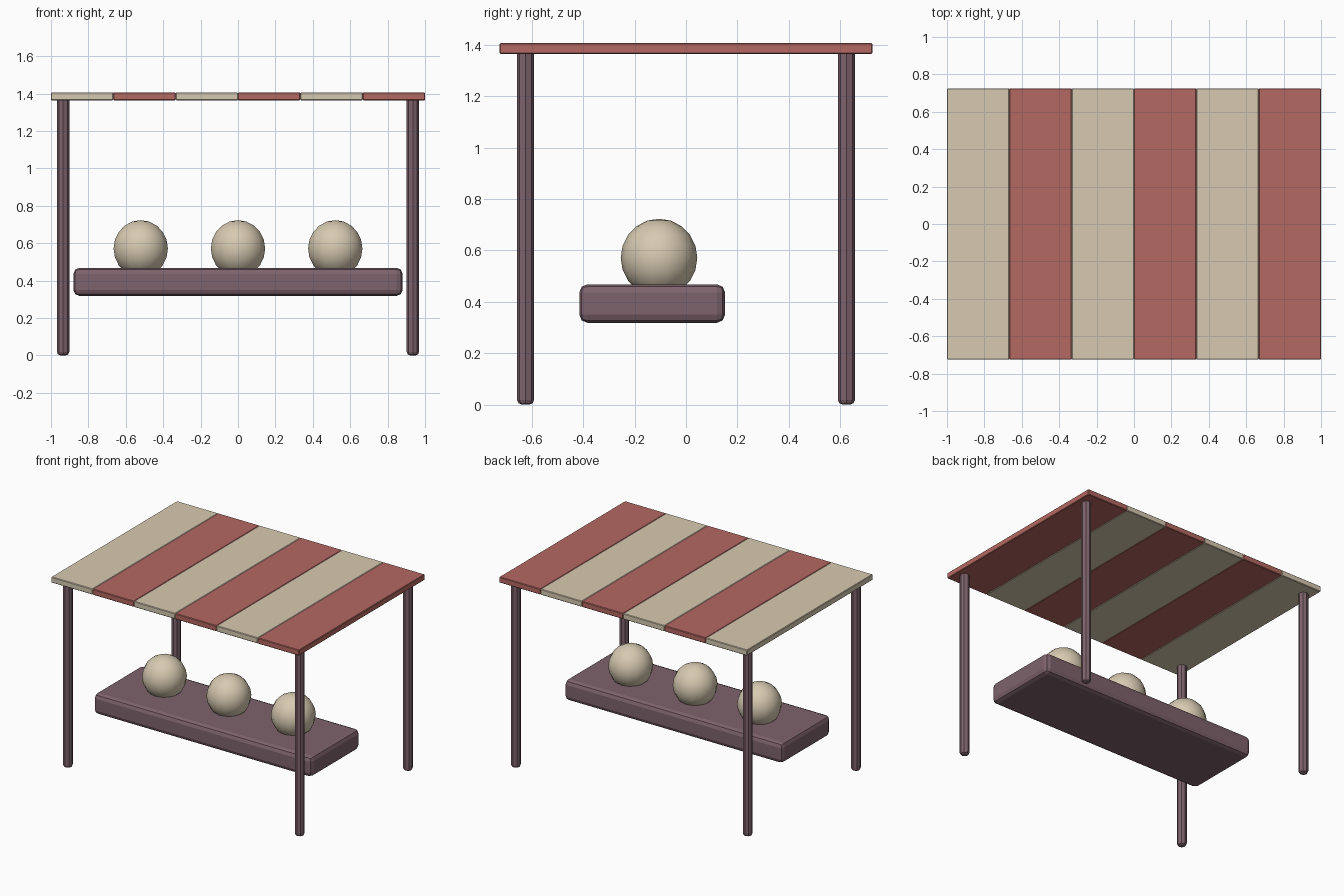
import bpy
import bmesh
from mathutils import Matrix

if "Cube" in bpy.data.objects:
    bpy.data.objects.remove(bpy.data.objects["Cube"])


def material(name, rgb):
    m = bpy.data.materials.new(name)
    m.diffuse_color = (*rgb, 1)
    m.use_nodes = True
    m.node_tree.nodes["Principled BSDF"].inputs["Base Color"].default_value = m.diffuse_color
    return m


CREAM = material("cream", (0.68, 0.59, 0.44))
RED = material("red", (0.46, 0.14, 0.12))
PLUM = material("plum", (0.21, 0.125, 0.15))


def finish(name, bm, mat, smooth=False):
    mesh = bpy.data.meshes.new(name)
    bm.to_mesh(mesh)
    bm.free()
    for p in mesh.polygons:
        p.use_smooth = smooth
    mesh.materials.append(mat)
    ob = bpy.data.objects.new(name, mesh)
    bpy.context.collection.objects.link(ob)
    return ob


def box(name, lo, hi, mat, bevel, segments):
    bm = bmesh.new()
    bmesh.ops.create_cube(bm, size=1)
    for v in bm.verts:
        v.co = [a + (c + 0.5) * (b - a) for a, b, c in zip(lo, hi, v.co)]
    bmesh.ops.bevel(bm, geom=bm.edges[:], offset=bevel, segments=segments,
                    profile=0.5, affect='EDGES')
    return finish(name, bm, mat)


# Striped canopy
for i in range(6):
    x = -1 + i / 3
    box(f"canopy_stripe_{i + 1}", (x, -0.725, 1.364), (x + 1 / 3, 0.725, 1.406),
        RED if i % 2 else CREAM, 0.004, 1)

# Eight-sided corner posts with rounded ends
POST_H = 1.375
for side, sx in (("left", -1), ("right", 1)):
    for end, sy in (("front", -1), ("back", 1)):
        bm = bmesh.new()
        bmesh.ops.create_cone(bm, cap_ends=True, segments=8, radius1=0.033,
                              radius2=0.033, depth=POST_H)
        rim = [e for e in bm.edges if all(v.co.z < 0 for v in e.verts)]
        bmesh.ops.bevel(bm, geom=rim, offset=0.018, segments=2,
                        profile=0.5, affect='EDGES')
        post = finish(f"{end}_{side}_post", bm, PLUM)
        post.location = (sx * 0.935, sy * 0.624, POST_H / 2)

# Counter slab
box("counter", (-0.88, -0.415, 0.318), (0.88, 0.152, 0.468), PLUM, 0.032, 2)

# Round goods sunk slightly into the counter
for i, x in enumerate((-0.52, 0, 0.52)):
    bm = bmesh.new()
    bmesh.ops.create_uvsphere(bm, u_segments=14, v_segments=10, radius=0.149,
                              matrix=Matrix.Diagonal((1, 1, 1.02, 1)))
    ball = finish(f"round_good_{i + 1}", bm, CREAM, smooth=True)
    ball.location = (x, -0.105, 0.571)
